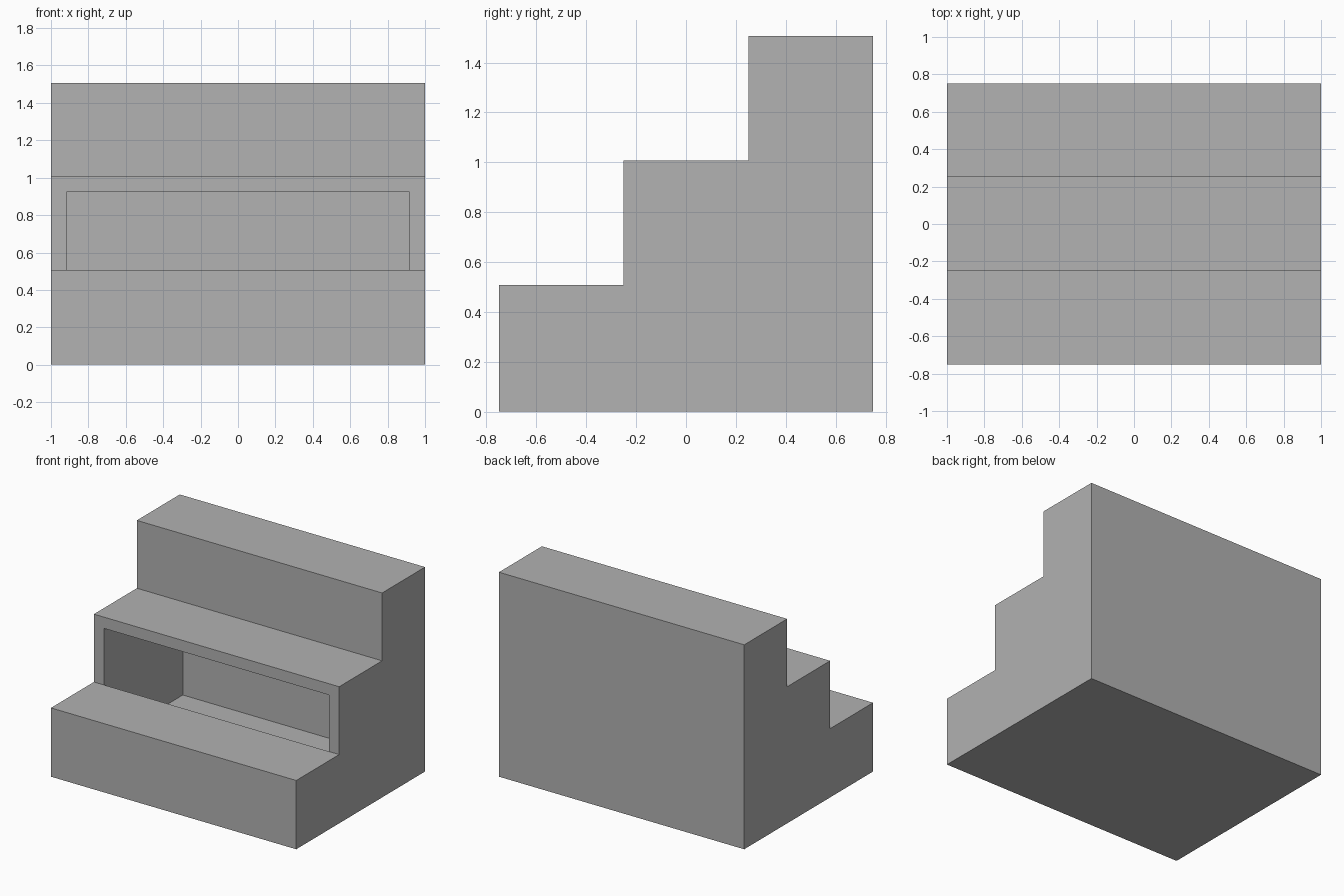
import bpy
import bmesh

if "Cube" in bpy.data.objects:
    bpy.data.objects.remove(bpy.data.objects["Cube"])

WALL = 0.083
HALF_WIDTH = 1.0
RISER = 5  # profile edge left open: the middle riser

grey = bpy.data.materials.new("plain grey")
grey.use_nodes = True
colour = (0.445, 0.445, 0.445, 1)
grey.diffuse_color = colour
grey.node_tree.nodes["Principled BSDF"].inputs["Base Color"].default_value = colour


def stair_profile(inset):
    """Side outline (y, z) of three steps, moved inward by the inset."""
    front, back, low = -0.75 + inset, 0.75 - inset, inset
    z1, z2, z3 = (h - inset for h in (0.507, 1.007, 1.507))
    # the open riser stays in its plane so the rim is flush
    return [(front, low), (back, low), (back, z3), (0.25 + inset, z3),
            (0.25 + inset, z2), (-0.25, z2), (-0.25, z1), (front, z1)]


def add_shell(bm, inset):
    """Extrude the outline across x, leaving the middle riser open."""
    half = HALF_WIDTH - inset
    right, left = ([bm.verts.new((x, y, z)) for y, z in stair_profile(inset)]
                   for x in (-half, half))
    bm.faces.new(right)
    bm.faces.new(left)
    n = len(right)
    for i in range(n):
        j = (i + 1) % n
        if i != RISER:
            bm.faces.new((right[i], right[j], left[j], left[i]))
    return [right[RISER], right[RISER + 1], left[RISER + 1], left[RISER]]


# hollow stair block: outer shell, inner shell and the rim of the opening
bm = bmesh.new()
outer = add_shell(bm, 0)
inner = add_shell(bm, WALL)
for i in range(4):
    j = (i + 1) % 4
    bm.faces.new((outer[i], outer[j], inner[j], inner[i]))
bmesh.ops.recalc_face_normals(bm, faces=bm.faces)

mesh = bpy.data.meshes.new("hollow_steps")
bm.to_mesh(mesh)
bm.free()
mesh.materials.append(grey)
steps = bpy.data.objects.new("hollow_steps", mesh)
bpy.context.collection.objects.link(steps)
